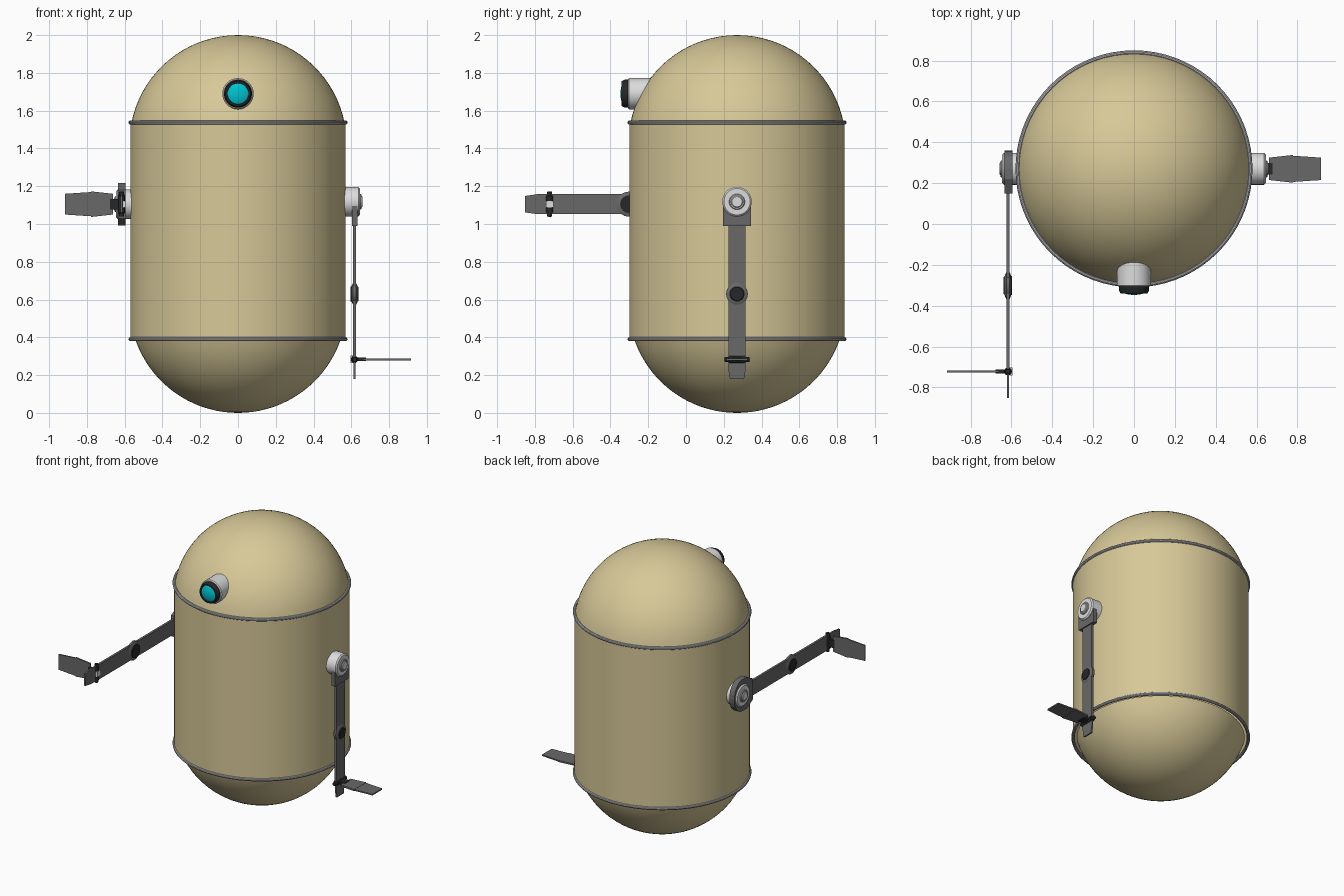
import bpy, bmesh, math
from mathutils import Matrix, Vector

if "Cube" in bpy.data.objects:
    bpy.data.objects.remove(bpy.data.objects["Cube"])

def material(name, rgb):
    m = bpy.data.materials.new(name)
    m.diffuse_color = (*rgb, 1)
    m.use_nodes = True
    m.node_tree.nodes["Principled BSDF"].inputs["Base Color"].default_value = m.diffuse_color
    return m

TAN = material("tan", (0.68, 0.58, 0.315))
WHITE = material("white", (0.72, 0.72, 0.72))
SILVER = material("silver", (0.48, 0.48, 0.50))
GREY = material("dark grey", (0.14, 0.14, 0.14))
BLACK = material("black", (0.018, 0.02, 0.022))
CYAN = material("cyan", (0.0, 0.55, 0.63))

ALONG_X = Matrix.Rotation(math.pi / 2, 4, 'Y')       # z axis -> +x
ALONG_FRONT = Matrix.Rotation(math.pi / 2, 4, 'X')   # z axis -> -y

def finish(name, bm, mat, matrix, smooth):
    bm.transform(matrix)
    bmesh.ops.recalc_face_normals(bm, faces=bm.faces)
    mesh = bpy.data.meshes.new(name)
    bm.to_mesh(mesh)
    bm.free()
    mesh.materials.append(mat)
    ob = bpy.data.objects.new(name, mesh)
    bpy.context.collection.objects.link(ob)
    if smooth:
        bpy.ops.object.select_all(action='DESELECT')
        ob.select_set(True)
        bpy.context.view_layer.objects.active = ob
        bpy.ops.object.shade_smooth_by_angle(angle=math.radians(35))
    return ob

def lathe(name, profile, mat, matrix=Matrix(), steps=32):
    """Spin a (radius, height) profile around z."""
    bm = bmesh.new()
    verts = [bm.verts.new((r, 0, h)) for r, h in profile]
    edges = [bm.edges.new(pair) for pair in zip(verts, verts[1:])]
    bmesh.ops.spin(bm, geom=verts + edges, cent=(0, 0, 0), axis=(0, 0, 1),
                   angle=math.tau, steps=steps)
    bmesh.ops.remove_doubles(bm, verts=bm.verts, dist=1e-5)
    return finish(name, bm, mat, matrix, True)

def disc(name, r, h0, h1, mat, matrix, bevel=0.0, steps=32):
    return lathe(name, [(0, h0), (r, h0), (r, h1 - bevel), (r - bevel, h1), (0, h1)],
                 mat, matrix, steps)

def plate(name, outline, thick, mat, matrix):
    """Extrude an (x, y) outline, centred on z = 0."""
    bm = bmesh.new()
    face = bm.faces.new([bm.verts.new((x, y, -thick / 2)) for x, y in outline])
    out = bmesh.ops.extrude_face_region(bm, geom=[face])
    new = [v for v in out['geom'] if isinstance(v, bmesh.types.BMVert)]
    bmesh.ops.translate(bm, verts=new, vec=(0, 0, thick))
    return finish(name, bm, mat, matrix, False)

def box(name, lo, hi, mat, matrix):
    (x0, y0, z0), (x1, y1, z1) = lo, hi
    place = matrix @ Matrix.Translation((0, 0, (z0 + z1) / 2))
    return plate(name, [(x0, y0), (x1, y0), (x1, y1), (x0, y1)], z1 - z0, mat, place)

# Body: barrel, two round caps and two trim rings
CY, R, LOW, HIGH = 0.27, 0.575, 0.39, 1.537
body = Matrix.Translation((0, CY, 0))
lathe("barrel", [(0.57, LOW), (0.57, HIGH)], TAN, body, 72)

def cap(name, centre, seam, sign):
    end = math.acos(abs(seam - centre) / R)
    pts = [(R * math.sin(end * i / 18), centre + sign * R * math.cos(end * i / 18))
           for i in range(19)]
    lathe(name, pts, TAN, body, 72)

cap("top_dome", 2 - R, HIGH, 1)
cap("bottom_dome", R, LOW, -1)
for name, z in (("upper_ring", HIGH), ("lower_ring", LOW)):
    ring = [(0.569 + 0.011 * math.cos(a), z + 0.011 * math.sin(a))
            for a in [math.tau * i / 10 for i in range(11)]]
    lathe(name, ring, SILVER, body, 72)

# Eye: barrel, dark bezel, glowing lens
eye = Matrix.Translation((0, 0, 1.69)) @ ALONG_FRONT
disc("eye_barrel", 0.083, -0.05, 0.307, WHITE, eye, 0.006)
lathe("eye_bezel", [(0, 0.30), (0.074, 0.30), (0.074, 0.325), (0.066, 0.341),
                    (0.057, 0.341), (0.055, 0.334), (0, 0.334)], BLACK, eye)
lathe("eye_lens", [(0.056, 0.335), (0.04, 0.342), (0.02, 0.346), (0, 0.347)], CYAN, eye)

def arm(side, base, half, elbow, wrist, tip):
    """Arm hanging down -z from its pivot, reaching outward along +x."""
    mid = 0.617
    hub = base @ ALONG_X
    # Shoulder hub and its cap
    disc(side + "_hub", 0.078, 0.54, 0.645, WHITE, hub, 0.008)
    disc(side + "_hub_rim", 0.042, 0.64, 0.653, SILVER, hub, 0.004)
    disc(side + "_hub_cap", 0.031, 0.64, 0.659, WHITE, hub, 0.004)
    # Limb and lens-shaped elbow
    box(side + "_limb", (mid - 0.008, -half, -wrist), (mid + 0.008, half, -0.08), GREY, base)
    joint = base @ Matrix.Translation((mid, 0, -elbow)) @ ALONG_X
    er = half * 1.25
    lathe(side + "_elbow", [(0, -0.016), (er * 0.72, -0.016), (er, -0.008), (er, 0.008),
                            (er * 0.72, 0.016), (0, 0.016)], GREY, joint)
    disc(side + "_elbow_pin", er * 0.7, -0.021, 0.021, BLACK, joint, 0.005)
    # Wrist hinge
    hand = base @ Matrix.Translation((mid, 0, -wrist))
    rod = hand @ ALONG_FRONT
    disc(side + "_wrist_rod", 0.013, -0.066, 0.066, BLACK, rod, 0.002, 16)
    disc(side + "_wrist_sleeve", 0.019, -0.045, 0.045, BLACK, rod, 0.003, 16)
    box(side + "_wrist_clip", (-0.022, -0.018, -0.02), (-0.008, 0.018, 0.02), WHITE, hand)
    box(side + "_finger_neck", (0.01, -0.028, -0.009), (0.06, 0.028, 0.009), BLACK, hand)
    # Outward finger in two segments, and a short finger along the limb
    plate(side + "_finger_inner", [(0.045, -0.055), (0.162, -0.068), (0.162, 0.068),
                                   (0.045, 0.055)], 0.012, GREY, hand)
    plate(side + "_finger_outer", [(0.162, -0.064), (0.298, -0.055), (0.298, 0.055),
                                   (0.162, 0.064)], 0.009, GREY, hand)
    plate(side + "_tip_finger", [(0, -half), (tip * 0.5, -half), (tip, -half * 0.82),
                                 (tip, half * 0.82), (tip * 0.5, half), (0, half)],
          0.011, GREY, hand @ ALONG_X)

# Right arm hangs down with a narrow bracket
right = Matrix.Translation((0, CY, 1.118))
arm("right", right, 0.046, 0.488, 0.835, 0.103)
box("right_bracket", (0.604, -0.074, -0.128), (0.633, 0.074, 0.0), GREY, right)

# Left arm points forward with a wide arched bracket
left = (Matrix.Translation((0, CY, 1.105)) @ Matrix.Diagonal((-1, 1, 1, 1))
        @ Matrix.Rotation(-math.pi / 2, 4, 'X'))
arm("left", left, 0.053, 0.572, 0.992, 0.13)
arch = [(-0.09 * math.sin(math.pi * i / 12), 0.113 * math.cos(math.pi * i / 12))
        for i in range(13)]
plate("left_bracket", arch + [(0.05, -0.113), (0.12, -0.075), (0.12, 0.075), (0.05, 0.113)],
      0.04, GREY, left @ Matrix.Translation((0.615, 0, 0)) @ ALONG_X)
